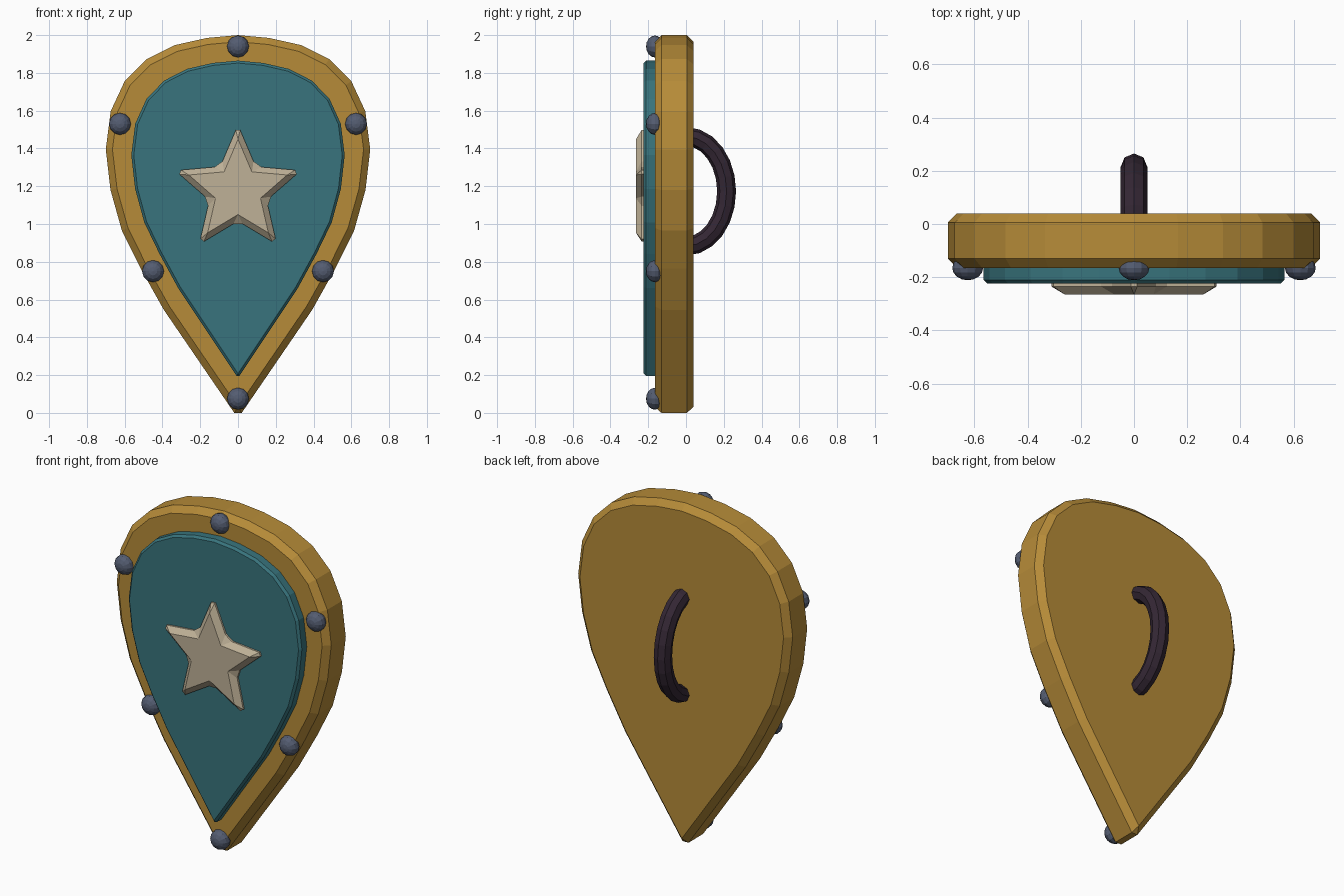
import bpy, bmesh, math
from mathutils import Vector, Matrix

if "Cube" in bpy.data.objects:
    bpy.data.objects.remove(bpy.data.objects["Cube"])


def material(name, color):
    m = bpy.data.materials.new(name)
    m.diffuse_color = (*color, 1)
    m.use_nodes = True
    m.node_tree.nodes["Principled BSDF"].inputs["Base Color"].default_value = m.diffuse_color
    return m


GOLD = material("gold", (0.47, 0.26, 0.04))
TEAL = material("teal", (0.04, 0.175, 0.205))
IVORY = material("ivory", (0.52, 0.44, 0.31))
STEEL = material("steel", (0.088, 0.108, 0.165))
LEATHER = material("dark leather", (0.034, 0.02, 0.034))


def add_object(name, bm, mat):
    bmesh.ops.recalc_face_normals(bm, faces=bm.faces[:])
    mesh = bpy.data.meshes.new(name)
    bm.to_mesh(mesh)
    bm.free()
    mesh.materials.append(mat)
    obj = bpy.data.objects.new(name, mesh)
    bpy.context.collection.objects.link(obj)
    return obj


def slab(name, outline, front, back, bevel, mat):
    """Extrude an x-z outline along y and chamfer its sharp edges."""
    bm = bmesh.new()
    face = bm.faces.new([bm.verts.new((x, front, z)) for x, z in outline])
    ext = bmesh.ops.extrude_face_region(bm, geom=[face], use_keep_orig=True)
    verts = [g for g in ext["geom"] if isinstance(g, bmesh.types.BMVert)]
    bmesh.ops.translate(bm, verts=verts, vec=(0, back - front, 0))
    obj = add_object(name, bm, mat)
    mod = obj.modifiers.new("chamfer", "BEVEL")
    mod.width = bevel
    mod.segments = 1
    mod.limit_method = "ANGLE"
    mod.angle_limit = math.radians(30)
    return obj


# Teardrop outline: right half from top to tip, then mirrored
TIP = -0.029
half = [(0, 2.0), (0.165, 1.985), (0.334, 1.947), (0.483, 1.873), (0.60, 1.756),
        (0.674, 1.597), (0.70, 1.395), (0.675, 1.18), (0.615, 0.966),
        (0.515, 0.764), (0.393, 0.546), (0, TIP)]
teardrop = half + [(-x, z) for x, z in reversed(half[1:-1])]

# Shield body and raised front panel
slab("shield_body", teardrop, -0.165, 0.04, 0.035, GOLD)
panel = [(x * 0.807, 0.185 + (z - TIP) * 1.68 / (2 - TIP)) for x, z in teardrop]
slab("front_panel", panel, -0.224, -0.12, 0.013, TEAL)

# Star emblem
star = []
for i in range(10):
    r = 0.35 if i % 2 == 0 else 0.16
    a = math.pi / 2 - i * math.pi / 5
    star.append((r * math.cos(a), 1.175 + r * math.sin(a)))
slab("star_emblem", star, -0.265, -0.19, 0.03, IVORY)

# Rim rivets
rivets = [(0, 1.94), (0.625, 1.53), (-0.625, 1.53), (0.45, 0.75), (-0.45, 0.75), (0, 0.075)]
for i, (x, z) in enumerate(rivets):
    bm = bmesh.new()
    bmesh.ops.create_uvsphere(bm, u_segments=12, v_segments=8, radius=0.058)
    bm.transform(Matrix.Translation((x, -0.165, z))
                 @ Matrix.Diagonal((1, 0.8, 1, 1))
                 @ Matrix.Rotation(math.pi / 2, 4, "X"))
    add_object(f"rivet_{i + 1}", bm, STEEL)

# Arched grip on the back: octagonal tube along half an ellipse
SEGS, SIDES, TUBE = 12, 8, 0.05
A_Y, A_Z = 0.215, 0.29
bm = bmesh.new()
rings = []
for i in range(SEGS + 1):
    t = math.pi * i / SEGS
    centre = Vector((0, A_Y * math.sin(t), 1.173 + A_Z * math.cos(t)))
    normal = Vector((0, A_Z * math.sin(t), A_Y * math.cos(t))).normalized()
    ring = []
    for j in range(SIDES):
        a = 2 * math.pi * j / SIDES
        offset = normal * math.cos(a) + Vector((1, 0, 0)) * math.sin(a)
        ring.append(bm.verts.new(centre + offset * TUBE))
    rings.append(ring)
for r0, r1 in zip(rings, rings[1:]):
    for j in range(SIDES):
        k = (j + 1) % SIDES
        bm.faces.new((r0[j], r0[k], r1[k], r1[j]))
bm.faces.new(rings[0])
bm.faces.new(rings[-1])
add_object("back_grip", bm, LEATHER)
